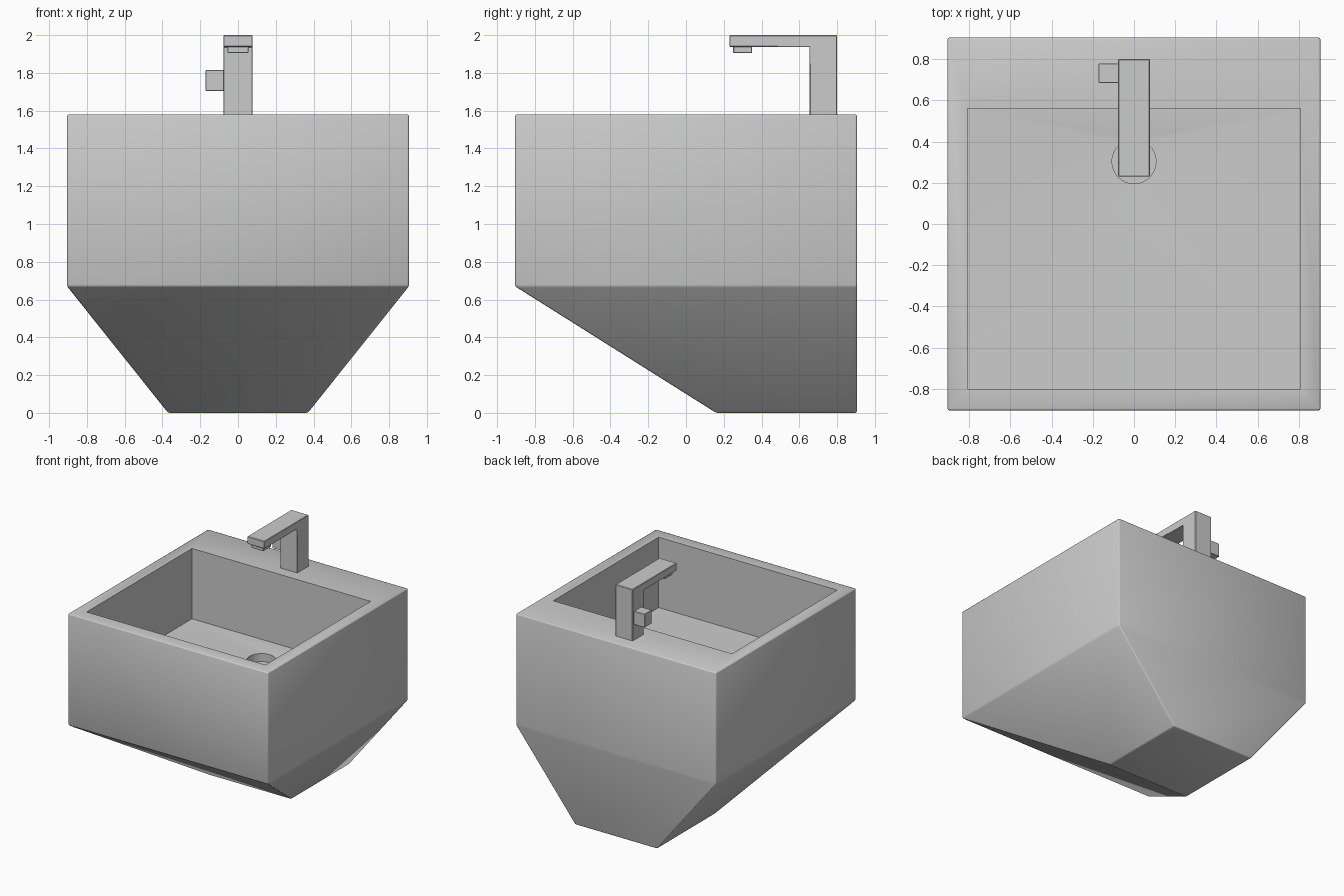
import bpy, bmesh, math

if "Cube" in bpy.data.objects:
    bpy.data.objects.remove(bpy.data.objects["Cube"])


def finish(bm, name, angle=None):
    bmesh.ops.recalc_face_normals(bm, faces=bm.faces)
    me = bpy.data.meshes.new(name)
    bm.to_mesh(me)
    bm.free()
    ob = bpy.data.objects.new(name, me)
    bpy.context.collection.objects.link(ob)
    bpy.ops.object.select_all(action='DESELECT')
    ob.select_set(True)
    bpy.context.view_layer.objects.active = ob
    bpy.ops.object.shade_smooth_by_angle(angle=math.radians(angle or 50))
    return ob


def loop(bm, x, y0, y1, z):
    # rectangle, counter-clockwise from the +x +y corner
    return [bm.verts.new((px, py, z)) for px, py in
            ((x, y1), (-x, y1), (-x, y0), (x, y0))]


def bridge(bm, a, b):
    n = len(a)
    for i in range(n):
        j = (i + 1) % n
        bm.faces.new((a[i], a[j], b[j], b[i]))


def box(name, x0, x1, y0, y1, z0, z1, bevel=0.003):
    bm = bmesh.new()
    bmesh.ops.create_cube(bm, size=1)
    for v in bm.verts:
        v.co = (x1 if v.co.x > 0 else x0,
                y1 if v.co.y > 0 else y0,
                z1 if v.co.z > 0 else z0)
    bmesh.ops.bevel(bm, geom=list(bm.edges), offset=bevel, segments=1,
                    affect='EDGES')
    return finish(bm, name, 35)


# Basin: tapered foot, square body, rim, inner walls, sloped floor and drain
bm = bmesh.new()
foot = loop(bm, 0.37, 0.16, 0.905, 0)
waist = loop(bm, 0.905, -0.905, 0.905, 0.67)
top = loop(bm, 0.905, -0.905, 0.905, 1.58)
inner = loop(bm, 0.808, -0.80, 0.56, 1.58)
floor = loop(bm, 0.808, -0.80, 0.56, 1.005)
bm.faces.new(foot)
for a, b in ((foot, waist), (waist, top), (top, inner), (inner, floor)):
    bridge(bm, a, b)

n = 32
rings = [[bm.verts.new((0.107 * math.cos(math.tau * i / n),
                        0.303 + 0.107 * math.sin(math.tau * i / n), z))
          for i in range(n)] for z in (0.985, 0.92)]
ring = rings[0]
for i in range(n):
    bm.faces.new((ring[i], ring[(i + 1) % n], floor[i * 4 // n]))
for q in range(4):
    bm.faces.new((ring[(q + 1) * n // 4 % n], floor[q], floor[(q + 1) % 4]))
bridge(bm, *rings)
bm.faces.new(rings[1])

outer = set(foot + waist + top)
edges = [e for e in bm.edges if all(v in outer for v in e.verts)]
bmesh.ops.bevel(bm, geom=edges, offset=0.009, segments=2, profile=0.5,
                affect='EDGES')
finish(bm, "basin", 50)

# Faucet body: L-shaped side profile extruded across the width
profile = [(0.655, 1.575), (0.80, 1.575), (0.80, 2.0),
           (0.23, 2.0), (0.23, 1.938), (0.655, 1.938)]
bm = bmesh.new()
face = bm.faces.new([bm.verts.new((-0.078, y, z)) for y, z in profile])
new = bmesh.ops.extrude_face_region(bm, geom=[face])["geom"]
for v in new:
    if isinstance(v, bmesh.types.BMVert):
        v.co.x = 0.078
bmesh.ops.bevel(bm, geom=list(bm.edges), offset=0.004, segments=1,
                affect='EDGES')
finish(bm, "faucet_body", 35)

# Water outlet and side lever
box("faucet_outlet", -0.055, 0.055, 0.25, 0.35, 1.905, 1.945)
box("faucet_lever", -0.172, -0.07, 0.685, 0.78, 1.705, 1.815)
